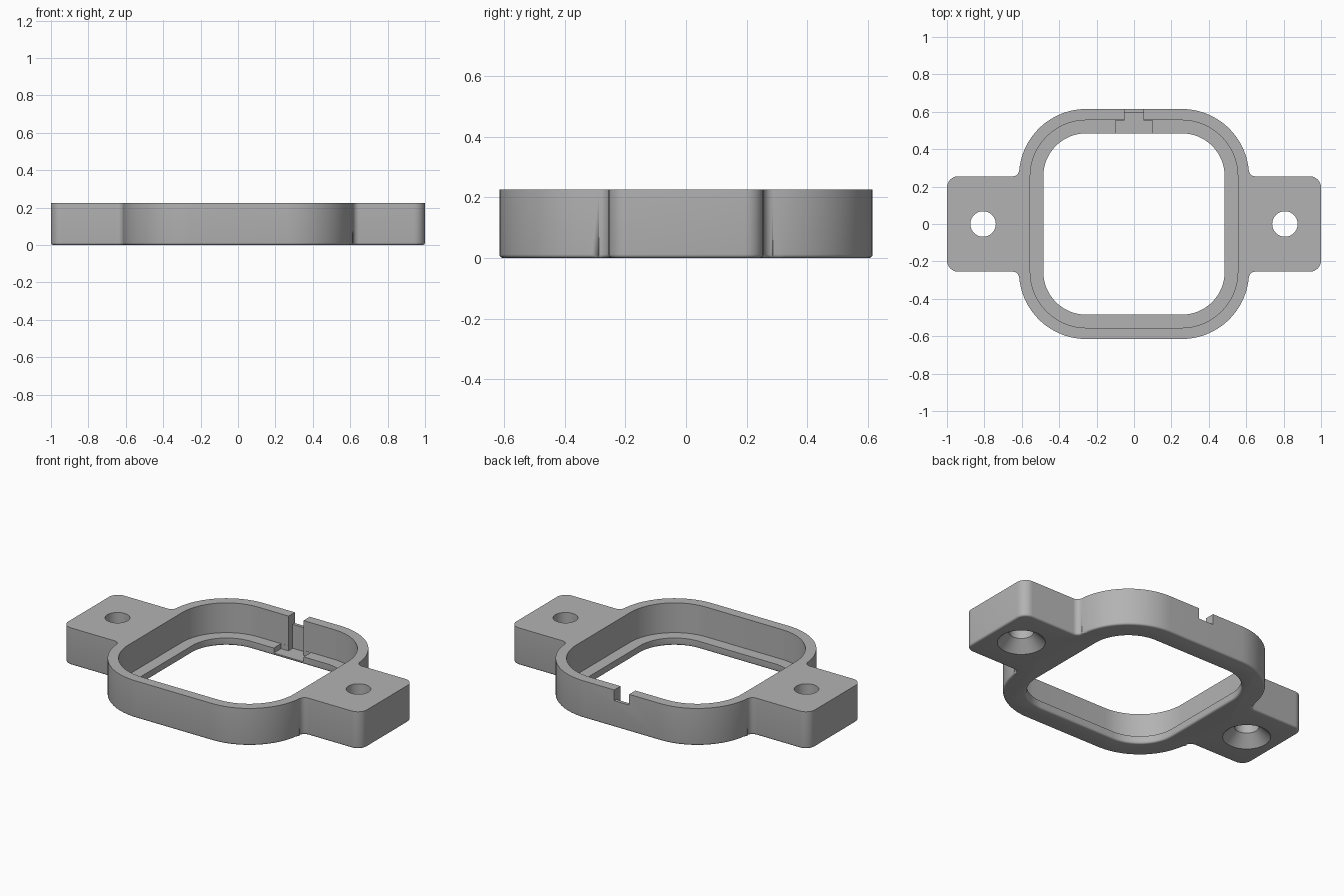
import bpy, bmesh
from math import sin, cos, pi, sqrt, atan2

HEIGHT, LEDGE, FLOOR, ROUND = 0.225, 0.045, 0.015, 0.012

old = bpy.data.objects.get("Cube")
if old:
    bpy.data.objects.remove(old, do_unlink=True)

grey = bpy.data.materials.new("plain_grey")
grey.use_nodes = True
grey.diffuse_color = (0.45, 0.45, 0.45, 1)
grey.node_tree.nodes["Principled BSDF"].inputs["Base Color"].default_value = (0.45, 0.45, 0.45, 1)


def arc(cx, cy, r, a0, a1, n=16):
    return [(cx + r * cos(a0 + (a1 - a0) * i / n), cy + r * sin(a0 + (a1 - a0) * i / n))
            for i in range(n + 1)]


def rounded_square(half, r):
    c = half - r
    return [p for k in range(4) for p in
            arc(c * (1, -1, -1, 1)[k], c * (1, 1, -1, -1)[k], r, k * pi / 2, (k + 1) * pi / 2)]


def loft(name, rings):
    """Closed solid through rings of (outline, height)."""
    bm = bmesh.new()
    loops = [[bm.verts.new((x, y, z)) for x, y in pts] for pts, z in rings]
    n = len(loops[0])
    for a, b in zip(loops, loops[1:]):
        for i in range(n):
            j = (i + 1) % n
            bm.faces.new((a[i], a[j], b[j], b[i]))
    bm.faces.new(loops[0][::-1])
    bm.faces.new(loops[-1])
    bmesh.ops.recalc_face_normals(bm, faces=bm.faces)
    mesh = bpy.data.meshes.new(name)
    bm.to_mesh(mesh)
    bm.free()
    ob = bpy.data.objects.new(name, mesh)
    bpy.context.collection.objects.link(ob)
    mesh.materials.append(grey)
    return ob


def box(name, x, y0, y1, z0, z1):
    pts = [(-x, y0), (x, y0), (x, y1), (-x, y1)]
    return loft(name, [(pts, z0), (pts, z1)])


# Outline of one quadrant: ear corner, concave fillet, ring corner
core, ring_r, fillet, ear_r = 0.255, 0.36, 0.035, 0.06
dx = sqrt((ring_r + fillet) ** 2 - fillet ** 2)
touch = atan2(fillet, dx)
quadrant = (arc(1 - ear_r, core - ear_r, ear_r, 0, pi / 2, 8)
            + arc(core + dx, core + fillet, fillet, 1.5 * pi, pi + touch, 8)
            + arc(core, core, ring_r, touch, pi / 2, 24))
half = quadrant + [(-x, y) for x, y in reversed(quadrant)]
outline = half + [(-x, -y) for x, y in half]

# Frame body with a softened lower edge
body = loft("mounting_frame", [(outline, 0), (outline, HEIGHT)])
bm = bmesh.new()
bm.from_mesh(body.data)
rim = [e for e in bm.edges if all(v.co.z < 0.001 for v in e.verts)]
bmesh.ops.bevel(bm, geom=rim, offset=ROUND, segments=4, profile=0.5, affect='EDGES')
bm.to_mesh(body.data)
bm.free()

# Pocket above the ledge, and the opening with a rounded lower lip
pocket = rounded_square(0.555, 0.3)
cutters = [loft("pocket_cutter", [(pocket, LEDGE), (pocket, 0.4)])]
flare = [(rounded_square(0.485 + ROUND, 0.23 + ROUND), -0.05)]
for i in range(5):
    a = pi / 2 * (1 - i / 4)
    grow = ROUND * (1 - cos(a))
    flare.append((rounded_square(0.485 + grow, 0.23 + grow), ROUND * (1 - sin(a))))
flare.append((rounded_square(0.485, 0.23), 0.3))
cutters.append(loft("opening_cutter", flare))

# Recess in the back ledge, groove up the back wall, notch in its top
cutters += [box("recess_cutter", 0.1, 0.4, 0.554, FLOOR, 0.1),
            box("groove_cutter", 0.05, 0.45, 0.595, FLOOR, 0.4),
            box("notch_cutter", 0.05, 0.57, 0.7, 0.16, 0.4)]

# Screw holes countersunk from below
for side in (-1, 1):
    cutters.append(loft("screw_hole_cutter", [
        (arc(side * 0.807, 0, r, 0, 2 * pi * 47 / 48, 47), z)
        for r, z in ((0.152, -0.02), (0.068, 0.064), (0.068, 0.4))]))

bpy.ops.object.select_all(action='DESELECT')
body.select_set(True)
bpy.context.view_layer.objects.active = body
for cutter in cutters:
    cutter.hide_render = True
    mod = body.modifiers.new("cut", 'BOOLEAN')
    mod.operation, mod.solver, mod.object = 'DIFFERENCE', 'EXACT', cutter
    bpy.ops.object.modifier_apply(modifier=mod.name)
    bpy.data.objects.remove(cutter, do_unlink=True)

bpy.ops.object.shade_smooth_by_angle(angle=pi / 6)
